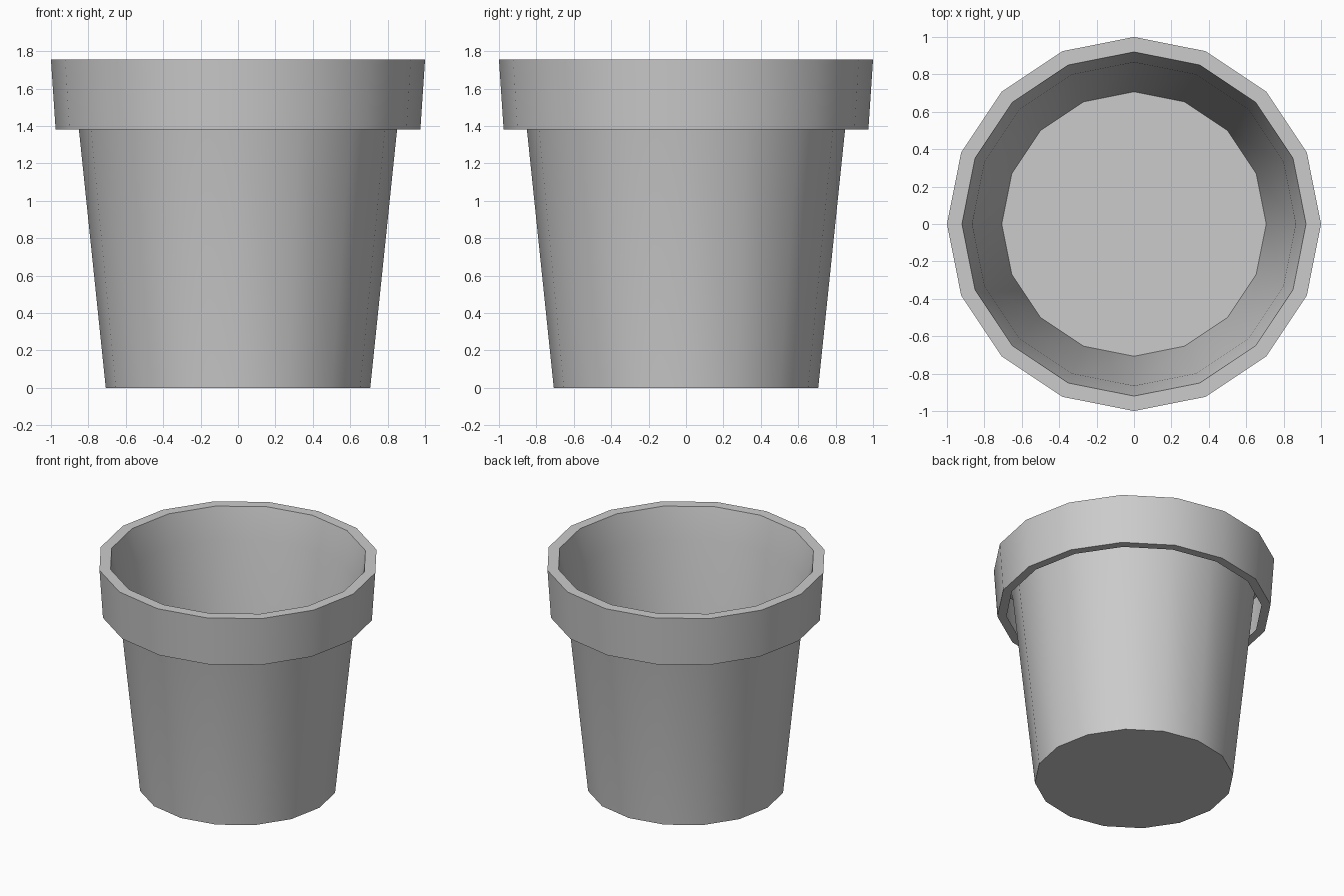
import bpy, bmesh, math

if "Cube" in bpy.data.objects:
    bpy.data.objects.remove(bpy.data.objects["Cube"])

SIDES = 16
# (radius, height): base, body wall, inner lip, rim top, outer rim, underside return
PROFILE = [(0.707, 0.0), (0.865, 1.52), (0.92, 1.755),
           (1.0, 1.755), (0.975, 1.38), (0.91, 1.38)]

bm = bmesh.new()


def ring(radius, z):
    return [bm.verts.new((radius * math.cos(math.tau * i / SIDES),
                          radius * math.sin(math.tau * i / SIDES), z))
            for i in range(SIDES)]


# Pot floor and walls as one thin folded sheet
rings = [ring(r, z) for r, z in PROFILE]
bm.faces.new(rings[0])
for low, high in zip(rings, rings[1:]):
    for i in range(SIDES):
        j = (i + 1) % SIDES
        bm.faces.new((low[j], low[i], high[i], high[j]))

mesh = bpy.data.meshes.new("flower_pot")
bm.to_mesh(mesh)
bm.free()
pot = bpy.data.objects.new("flower_pot", mesh)
bpy.context.collection.objects.link(pot)

# Smooth round walls, crisp rim and base edges
bpy.context.view_layer.objects.active = pot
pot.select_set(True)
bpy.ops.object.shade_smooth_by_angle(angle=math.radians(35))
